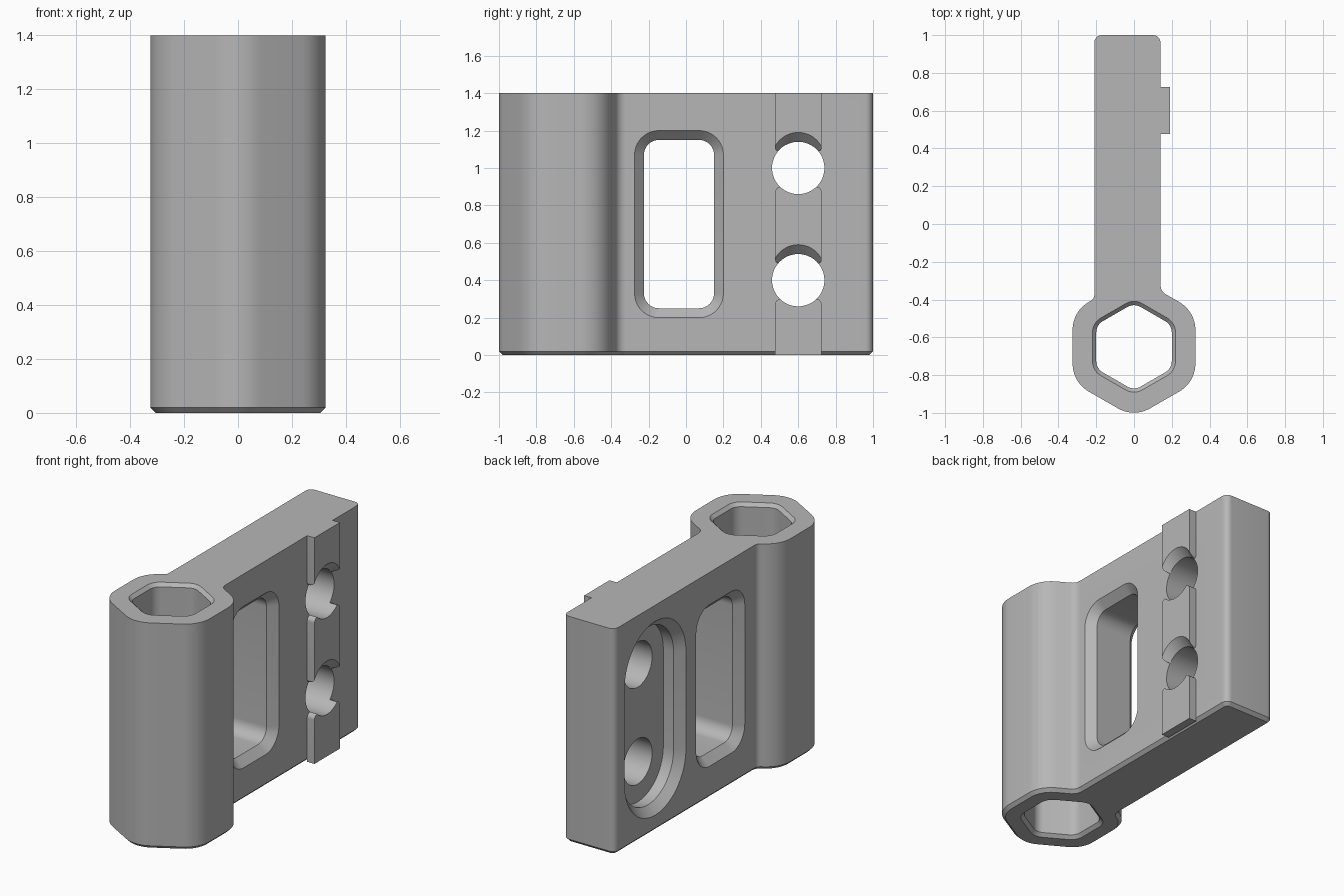
import bpy
import bmesh
import math
from mathutils import Vector

cube = bpy.data.objects.get("Cube")
if cube:
    bpy.data.objects.remove(cube, do_unlink=True)

grey = bpy.data.materials.new("plain grey")
grey.use_nodes = True
grey.diffuse_color = (0.47, 0.47, 0.47, 1)
bsdf = grey.node_tree.nodes["Principled BSDF"]
bsdf.inputs["Base Color"].default_value = grey.diffuse_color
bsdf.inputs["Roughness"].default_value = 0.6


def rounded(corners, steps=10):
    """Counter-clockwise outline with every (u, v, radius) corner rounded."""
    pts = []
    for i, (u, v, r) in enumerate(corners):
        p = Vector((u, v))
        if r == 0:
            pts.append(p)
            continue
        a = (Vector(corners[i - 1][:2]) - p).normalized()
        b = (Vector(corners[(i + 1) % len(corners)][:2]) - p).normalized()
        half = a.angle(b) / 2
        centre = p + (a + b).normalized() * (r / math.sin(half))
        start = p + a * (r / math.tan(half)) - centre
        turn = math.pi - 2 * half
        if a.x * b.y - a.y * b.x > 0:
            turn = -turn
        for k in range(steps + 1):
            t = turn * k / steps
            c, s = math.cos(t), math.sin(t)
            pts.append(centre + Vector((start.x * c - start.y * s,
                                        start.x * s + start.y * c)))
    return pts


def rect(u0, u1, v0, v1, low, high):
    return rounded([(u0, v0, low), (u1, v0, low), (u1, v1, high), (u0, v1, high)])


def circle(u, v, r, n=48):
    return [Vector((u + r * math.cos(math.tau * k / n),
                    v + r * math.sin(math.tau * k / n))) for k in range(n)]


def offset(pts, d):
    """Move an outline outward by d with mitred corners."""
    out = []
    for i, p in enumerate(pts):
        e = (p - pts[i - 1]).normalized()
        f = (pts[(i + 1) % len(pts)] - p).normalized()
        n, m = Vector((e.y, -e.x)), Vector((f.y, -f.x))
        out.append(p + (n + m) * (d / (1 + n.dot(m))))
    return out


def solid(name, pts, axis, layers):
    """Stack copies of an outline; a layer is (height, offset, v shift)."""
    bm = bmesh.new()
    rings = []
    for h, d, shift in layers:
        ring = []
        for p in offset(pts, d):
            u, v = p.x, p.y + shift
            ring.append(bm.verts.new((u, v, h) if axis == "z" else (h, u, v)))
        rings.append(ring)
    n = len(pts)
    for low, high in zip(rings, rings[1:]):
        for i in range(n):
            j = (i + 1) % n
            bm.faces.new((low[i], low[j], high[j], high[i]))
    bm.faces.new(rings[0][::-1])
    bm.faces.new(rings[-1])
    bmesh.ops.recalc_face_normals(bm, faces=bm.faces)
    mesh = bpy.data.meshes.new(name)
    bm.to_mesh(mesh)
    bm.free()
    mesh.materials.append(grey)
    obj = bpy.data.objects.new(name, mesh)
    bpy.context.collection.objects.link(obj)
    return obj


def activate(obj):
    bpy.ops.object.select_all(action="DESELECT")
    obj.select_set(True)
    bpy.context.view_layer.objects.active = obj


def cut(obj, cutters):
    activate(obj)
    for c in cutters:
        mod = obj.modifiers.new("cut", "BOOLEAN")
        mod.operation = "DIFFERENCE"
        mod.solver = "EXACT"
        mod.object = c
        bpy.ops.object.modifier_apply(modifier=mod.name)


# Body: flat plate flowing into a rounded hexagonal sleeve
body = solid("plate_and_sleeve", rounded([
    (0, -1.025, 0.17), (0.325, -0.838, 0.17), (0.325, -0.462, 0.17),
    (0.14, -0.356, 0.06), (0.14, 1, 0.04), (-0.21, 1, 0.04),
    (-0.21, -0.396, 0.04), (-0.325, -0.462, 0.17), (-0.325, -0.838, 0.17)]),
    "z", [(0, -0.02, 0), (0.02, 0, 0), (1.4, 0, 0)])

# Hexagonal bore with chamfered mouths
R = 0.2 / math.cos(math.pi / 6)
hexagon = [(R * math.sin(k * math.pi / 3), -0.65 - R * math.cos(k * math.pi / 3), 0.07)
           for k in range(6)]
bore = solid("bore_cutter", rounded(hexagon), "z",
             [(-0.01, 0.03, 0), (0.02, 0, 0), (1.38, 0, 0), (1.41, 0.03, 0)])

# Chamfered window through the plate
window = solid("window_cutter", rect(-0.225, 0.15, 0.25, 1.15, 0.08, 0.08), "x",
               [(-0.22, 0.06, 0), (-0.16, 0, 0), (0.09, 0, 0), (0.15, 0.06, 0)])

# Long pocket around the two holes
pocket = solid("pocket_cutter", rect(0.35, 0.85, 0.15, 1.25, 0.249, 0.249), "x",
               [(-0.22, 0.06, 0), (-0.16, 0, 0), (-0.09, 0, 0)])

# Bolt holes, with slanted reliefs where they meet the rail
holes, reliefs = [], []
for z in (0.4, 1.0):
    ring = circle(0.6, z, 0.14)
    holes.append(solid("hole_cutter", ring, "x", [(-0.3, 0, 0), (0.3, 0, 0)]))
    reliefs.append(solid("relief_cutter", ring, "x", [(0.13, 0, -0.01), (0.21, 0, 0.07)]))

cut(body, [bore, window, pocket] + holes)

# Rail blocks between the holes
parts = [body]
for name, z0, z1, low, high in (("rail_lower", 0, 0.3, 0, 0.03),
                                ("rail_middle", 0.49, 0.9, 0.02, 0.03),
                                ("rail_upper", 1.09, 1.4, 0.02, 0)):
    block = solid(name, rect(0.477, 0.725, z0, z1, low, high), "x",
                  [(0.139, 0, 0), (0.19, 0, 0)])
    cut(block, holes + reliefs)
    parts.append(block)

for c in [bore, window, pocket] + holes + reliefs:
    bpy.data.objects.remove(c, do_unlink=True)

for p in parts:
    activate(p)
    bpy.ops.object.shade_smooth_by_angle(angle=math.radians(30))
